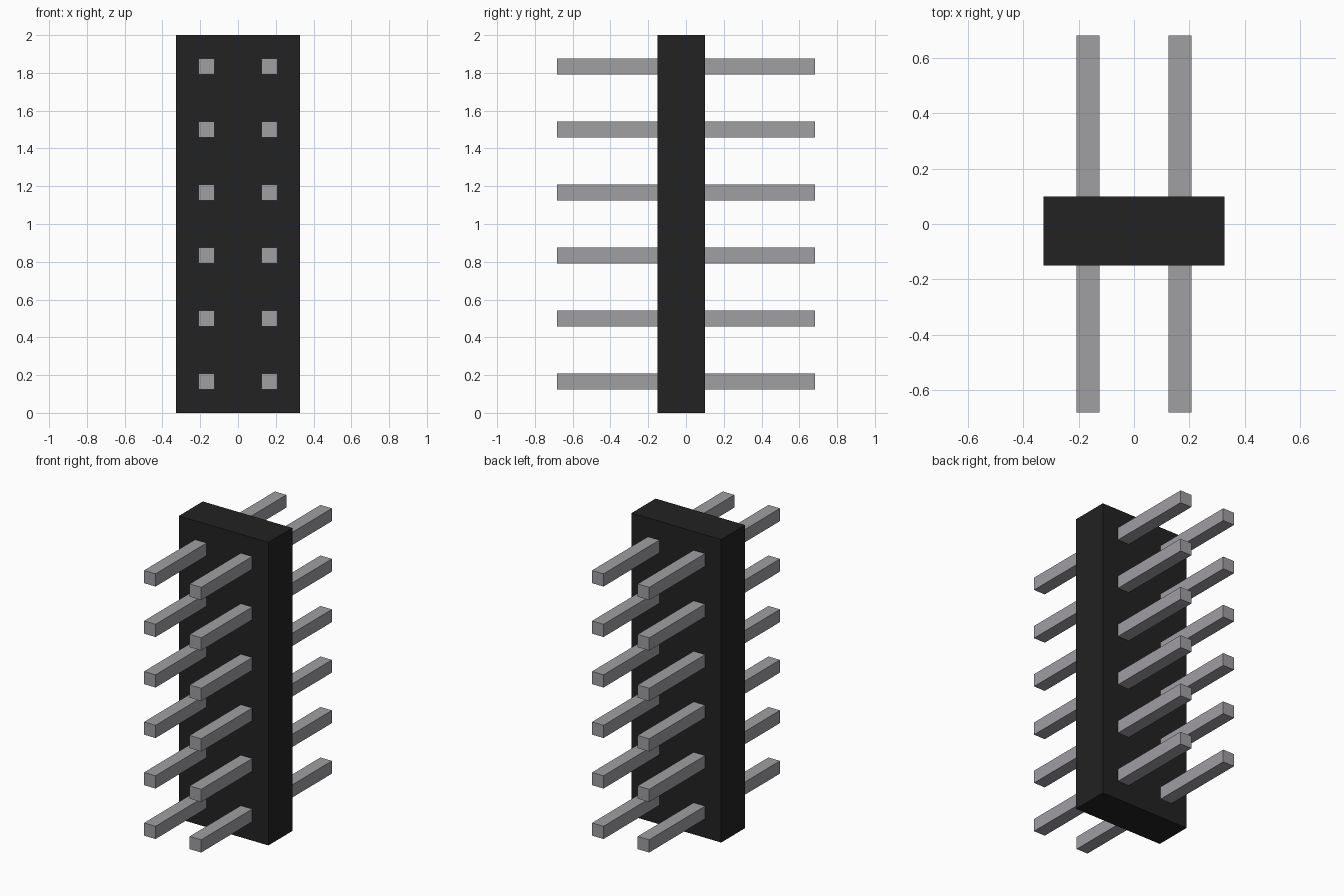
import bpy

cube = bpy.data.objects.get("Cube")
if cube:
    bpy.data.objects.remove(cube, do_unlink=True)


def material(name, rgb):
    m = bpy.data.materials.new(name)
    m.use_nodes = True
    m.diffuse_color = (*rgb, 1)
    m.node_tree.nodes["Principled BSDF"].inputs["Base Color"].default_value = (*rgb, 1)
    return m


def box(name, low, high, mat):
    """Axis-aligned box between two opposite corners."""
    centre = [(a + b) / 2 for a, b in zip(low, high)]
    bpy.ops.mesh.primitive_cube_add(size=1, location=centre)
    obj = bpy.context.object
    obj.name = name
    obj.scale = [b - a for a, b in zip(low, high)]
    bpy.ops.object.transform_apply(location=False, rotation=False, scale=True)
    obj.data.materials.append(mat)
    return obj


black = material("black plastic", (0.016, 0.016, 0.016))
metal = material("grey metal", (0.35, 0.342, 0.362))

# Insulating block
box("housing", (-0.327, -0.15, 0), (0.327, 0.10, 2), black)

# Two columns of six square pins running through the block
ROWS, PITCH, HALF, REACH = 6, 1 / 3, 0.042, 0.682
for side, x in (("right", -PITCH / 2), ("left", PITCH / 2)):
    for row in range(ROWS):
        z = PITCH * (row + 0.5)
        box(f"{side}_pin_{row + 1}", (x - HALF, -REACH, z - HALF),
            (x + HALF, REACH, z + HALF), metal)
